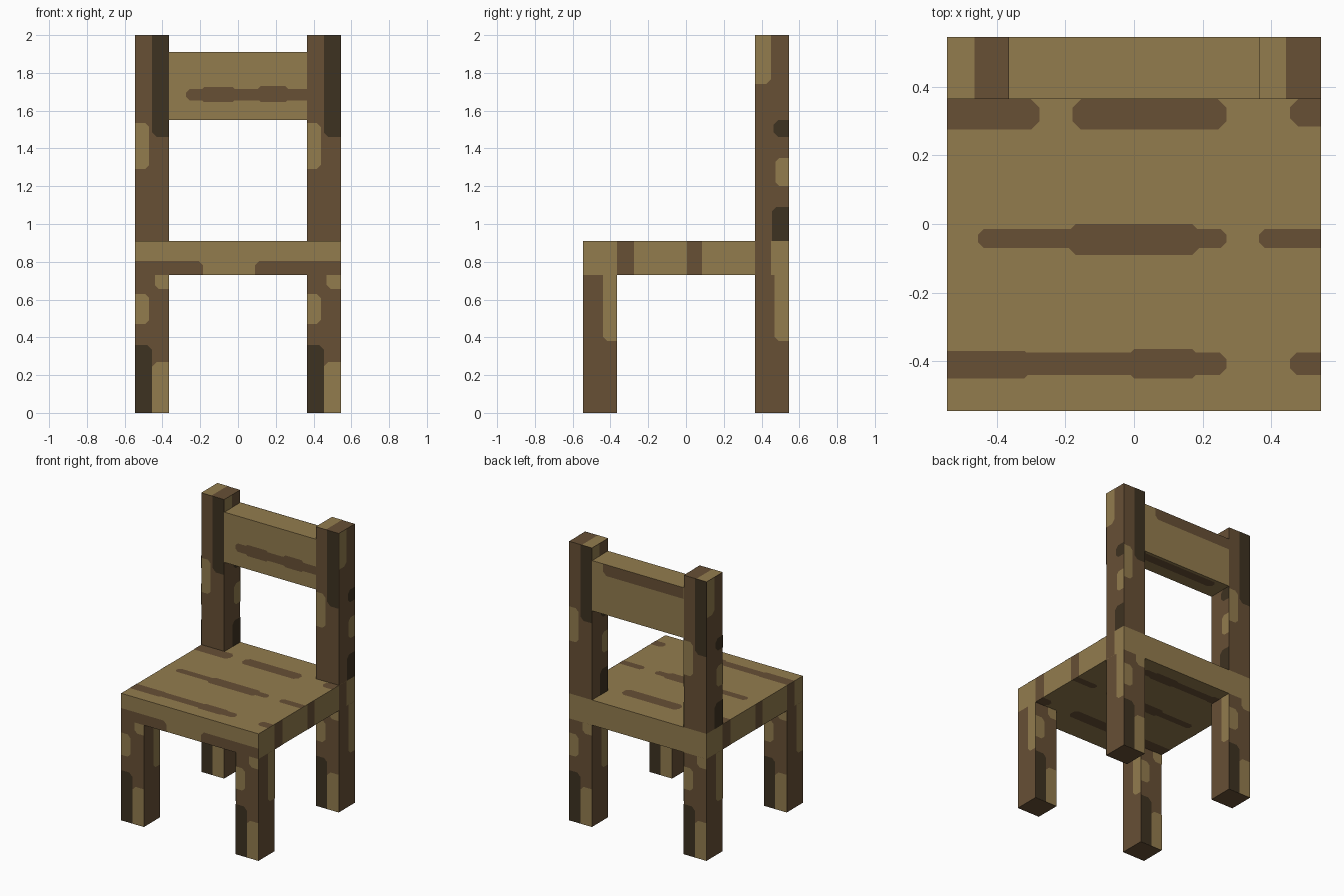
import bpy, bmesh
from mathutils import Vector

if "Cube" in bpy.data.objects:
    bpy.data.objects.remove(bpy.data.objects["Cube"])

LIGHT, MID, DARK = 0, 1, 2
MATS = []
for name, rgb in (("light_wood", (0.291, 0.202, 0.076)),
                  ("brown_wood", (0.136, 0.080, 0.036)),
                  ("dark_wood", (0.048, 0.032, 0.015))):
    m = bpy.data.materials.new(name)
    m.diffuse_color = (*rgb, 1)
    m.use_nodes = True
    m.node_tree.nodes["Principled BSDF"].inputs["Base Color"].default_value = m.diffuse_color
    MATS.append(m)

# Outward normal, then the left-to-right and bottom-to-top axes of each side
SIDES = {
    "front": ((0, -1, 0), (1, 0, 0), (0, 0, 1)),
    "right": ((1, 0, 0), (0, 1, 0), (0, 0, 1)),
    "back": ((0, 1, 0), (-1, 0, 0), (0, 0, 1)),
    "left": ((-1, 0, 0), (0, -1, 0), (0, 0, 1)),
    "top": ((0, 0, 1), (1, 0, 0), (0, 1, 0)),
    "bottom": ((0, 0, -1), (1, 0, 0), (0, -1, 0)),
}


def outline(u0, u1, v0, v1, w, h):
    """Rectangle whose corners are clipped unless they lie on the board edge."""
    c = min(0.025, (u1 - u0) * 0.3, (v1 - v0) * 0.3)
    pts = []
    for u, v, du, dv, along in ((u0, v0, 1, 1, False), (u1, v0, -1, 1, True),
                                (u1, v1, -1, -1, False), (u0, v1, 1, -1, True)):
        if u < 0.003 or v < 0.003 or u > w - 0.003 or v > h - 0.003:
            pts.append((u, v))
        else:
            pair = [(u, v + dv * c), (u + du * c, v)]
            pts += pair[::-1] if along else pair
    return pts


def board(name, lo, hi, base, paint):
    """Box with thin painted grain patches given as (u0, u1, v0, v1, colour)."""
    lo, hi = Vector(lo), Vector(hi)
    mid, half = (lo + hi) / 2, (hi - lo) / 2
    bm = bmesh.new()
    for side, axes in SIDES.items():
        n, u, v = (Vector(a) for a in axes)
        size = [2 * sum(abs(a[i]) * half[i] for i in range(3)) for a in (n, u, v)]
        corner = mid + n * size[0] / 2 - u * size[1] / 2 - v * size[2] / 2
        w, h = size[1:]

        def face(pts, lift, colour):
            f = bm.faces.new([bm.verts.new(corner + u * a + v * b + n * lift)
                              for a, b in pts])
            f.material_index = colour

        face([(0, 0), (w, 0), (w, h), (0, h)], 0, base)
        for u0, u1, v0, v1, colour in paint.get(side, ()):
            face(outline(u0, min(u1, w), v0, min(v1, h), w, h), 0.0015, colour)
    bmesh.ops.remove_doubles(bm, verts=bm.verts, dist=0.0001)
    me = bpy.data.meshes.new(name)
    bm.to_mesh(me)
    bm.free()
    for m in MATS:
        me.materials.append(m)
    bpy.context.collection.objects.link(bpy.data.objects.new(name, me))


R, I = 0.545, 0.364          # outer half width, inner edge of the legs
S0, S1 = 0.73, 0.91          # seat underside and top

# Legs: same grain on all four
leg_wide = [(0, 0.09, 0, 0.36, DARK), (0.09, 0.19, 0, 0.27, LIGHT),
            (0, 0.075, 0.47, 0.63, LIGHT), (0.105, 0.19, 0.655, 0.73, LIGHT)]
leg_side = [(0.105, 0.19, 0.38, 0.73, LIGHT)]
leg_paint = {"front": leg_wide, "back": leg_wide, "left": leg_side, "right": leg_side}
for sx, x in (("left", -R), ("right", I)):
    for sy, y in (("front", -R), ("back", I)):
        board(f"{sy}_leg_{sx}", (x, y, 0), (x + R - I, y + R - I, S0), MID, leg_paint)

# Seat with grain streaks
seat_top = [(0, 0.27, 0.82, 0.909, MID), (0.365, 0.815, 0.82, 0.909, MID),
            (1.0, 1.09, 0.83, 0.909, MID),
            (0.09, 0.815, 0.475, 0.53, MID), (0.35, 0.74, 0.455, 0.545, MID),
            (0.91, 1.09, 0.475, 0.53, MID),
            (0, 0.25, 0.095, 0.175, MID), (0.2, 0.815, 0.105, 0.17, MID),
            (0.52, 0.74, 0.095, 0.18, MID), (1.0, 1.09, 0.105, 0.17, MID)]
seat_side = [(0.18, 0.27, 0, 0.18, MID), (0.55, 0.63, 0, 0.18, MID),
             (0.91, 0.995, 0, 0.18, MID)]
board("seat", (-R, -R, S0), (R, R, S1), LIGHT, {
    "top": seat_top, "bottom": seat_top, "left": seat_side, "right": seat_side,
    "front": [(0, 0.36, 0, 0.075, MID), (0.635, 1.09, 0, 0.075, MID)]})

# Back posts
post_wide = [(0.09, 0.19, 0.55, 1.09, DARK), (0, 0.075, 0.38, 0.625, LIGHT)]
post_side = [(0, 0.085, 0.83, 1.09, LIGHT), (0.1, 0.19, 0.55, 0.64, DARK),
             (0.11, 0.19, 0.29, 0.44, LIGHT), (0.09, 0.19, 0, 0.18, DARK)]
post_paint = {"front": post_wide, "back": post_wide, "left": post_side,
              "right": post_side, "top": [(0, 0.08, 0, 0.19, LIGHT)]}
for sx, x in (("left", -R), ("right", I)):
    board(f"back_post_{sx}", (x, I, S1), (x + R - I, R, 2.0), MID, post_paint)

# Back rest rail between the posts
board("back_rail", (-I, I, 1.55), (I, R, 1.91), LIGHT, {
    "front": [(0.09, 0.728, 0.105, 0.165, MID), (0.16, 0.36, 0.095, 0.175, MID),
              (0.46, 0.64, 0.095, 0.18, MID)],
    "back": [(0.09, 0.728, 0.28, 0.36, MID)],
    "bottom": [(0.09, 0.728, 0.02, 0.09, MID)]})
